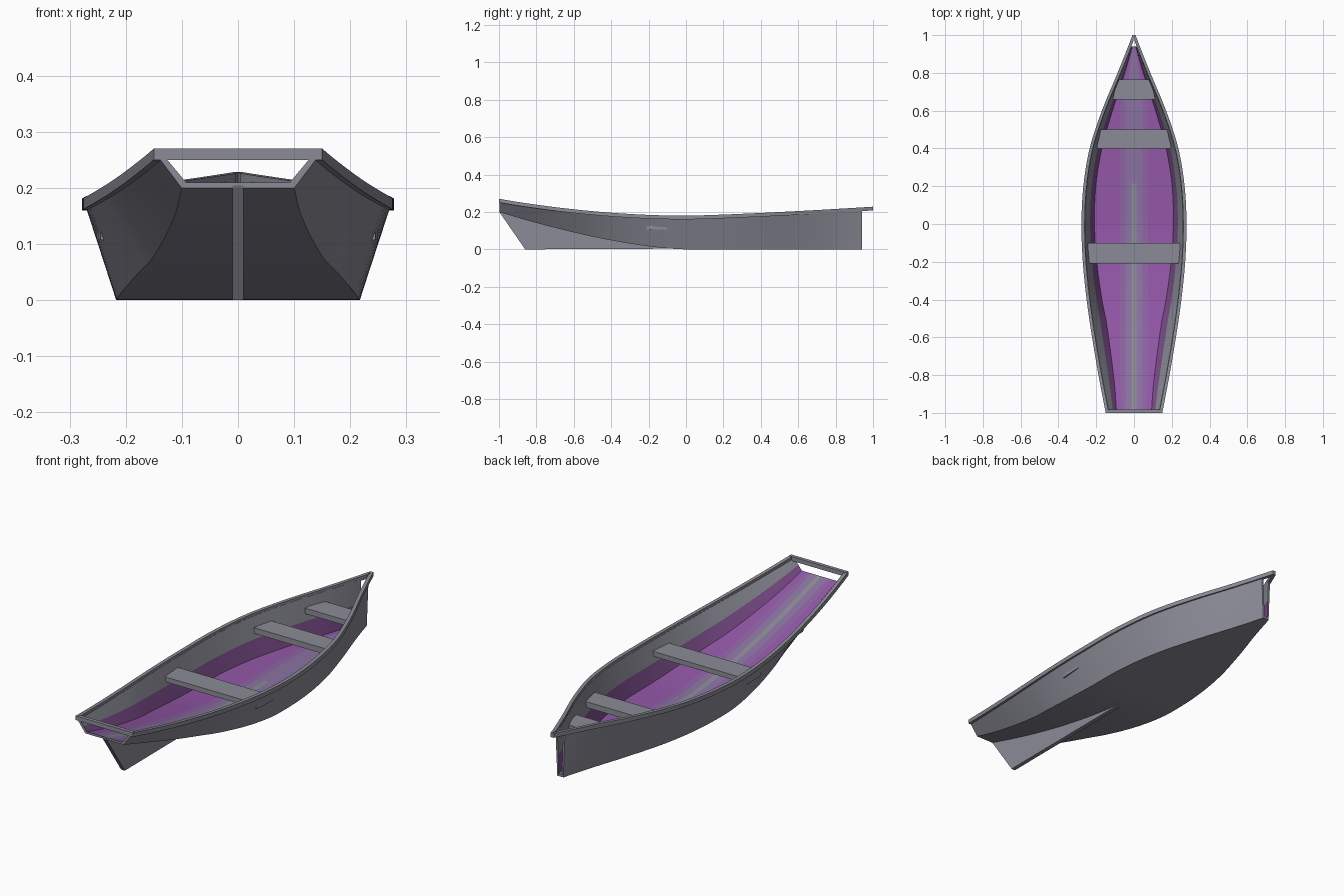
import bpy, bmesh, math

if "Cube" in bpy.data.objects:
    bpy.data.objects.remove(bpy.data.objects["Cube"])


def material(name, rgb):
    m = bpy.data.materials.new(name)
    m.diffuse_color = (*rgb, 1)
    m.use_nodes = True
    m.node_tree.nodes["Principled BSDF"].inputs["Base Color"].default_value = m.diffuse_color
    return m


GREY = material("weathered grey", (0.26, 0.26, 0.31))
PURPLE = material("purple", (0.29, 0.095, 0.39))
MID = material("soft purple", (0.27, 0.125, 0.37))
PALE = material("grey purple", (0.26, 0.17, 0.36))
DEEP = material("deep purple", (0.22, 0.08, 0.28))


def make(name, verts, faces, mats=(GREY,), indices=None, smooth=True):
    me = bpy.data.meshes.new(name)
    me.from_pydata(verts, [], faces)
    for m in mats:
        me.materials.append(m)
    if indices:
        me.polygons.foreach_set("material_index", indices)
    bm = bmesh.new()
    bm.from_mesh(me)
    bmesh.ops.recalc_face_normals(bm, faces=bm.faces)
    bm.to_mesh(me)
    bm.free()
    ob = bpy.data.objects.new(name, me)
    bpy.context.collection.objects.link(ob)
    if smooth:
        bpy.ops.object.select_all(action='DESELECT')
        ob.select_set(True)
        bpy.context.view_layer.objects.active = ob
        bpy.ops.object.shade_smooth_by_angle(angle=math.radians(30))
    return ob


def curve(pts):
    """Smooth function through (y, value) points."""
    n = len(pts)

    def slope(i):
        a, b = pts[max(i - 1, 0)], pts[min(i + 1, n - 1)]
        return (b[1] - a[1]) / (b[0] - a[0])

    def f(y):
        i = 0
        while i < n - 2 and y > pts[i + 1][0]:
            i += 1
        (y0, v0), (y1, v1) = pts[i], pts[i + 1]
        h = y1 - y0
        t = (y - y0) / h
        return ((2*t**3 - 3*t*t + 1) * v0 + (t**3 - 2*t*t + t) * h * slope(i)
                + (3*t*t - 2*t**3) * v1 + (t**3 - t*t) * h * slope(i + 1))
    return f


# hull lines: rail half width, bottom edge half width and their heights
rail_x = curve([(-1, .15), (-.8, .188), (-.6, .222), (-.4, .251), (-.2, .271), (0, .278),
                (.2, .268), (.4, .235), (.6, .17), (.8, .087), (.94, .031), (1, .008)])
chine_x = curve([(-1, .10), (-.83, .113), (-.52, .154), (-.41, .176), (-.2, .205), (0, .217),
                 (.2, .21), (.4, .178), (.6, .122), (.8, .057), (.94, .016)])


def rail_z(y):
    return .18 + (.09 * (-y)**1.9 if y < 0 else .048 * y**1.3)


def chine_z(y):
    return .2 * (-y)**1.55 if y < 0 else 0


def half_section(y, inner):
    """Points from the centre line out to the top of the side."""
    xc, zc = chine_x(y), chine_z(y)
    xs, zs = rail_x(y) - .006, rail_z(y) - .012
    if inner:
        zc += .01
        xc -= min(.008, .5 * xc)
        xs -= min(.012, .4 * xs)
    floor = [(0, zc), (min(.012, .2*xc), zc), (min(.045, .5*xc), zc), (min(.075, .7*xc), zc)]
    return floor + [(xc + (xs - xc) * t, zc + (zs - zc) * t) for t in (0, .45, 1)]


# hull shell: outer and inner skins, open at both ends above the floor
N = 56
ys = [-.998 + 1.938 * i / N for i in range(N + 1)]
verts = []
for y in ys:
    for inner in (False, True):
        h = half_section(y, inner)
        verts += [(-x, y, z) for x, z in reversed(h[1:])] + [(x, y, z) for x, z in h]
W = 13
faces, idx = [], []
band = [1, 3, 2, 1, 4, 0]
for i in range(N):
    a, b = i * 2 * W, (i + 1) * 2 * W
    for k in range(W - 1):
        j = k - 6 if k >= 6 else 5 - k
        faces.append((a + k, a + k + 1, b + k + 1, b + k))
        idx.append(0)
        faces.append((a + W + k, a + W + k + 1, b + W + k + 1, b + W + k))
        idx.append((0 if ys[i] < .2 else 3) if j == 0 else band[j])
    for k in (0, W - 1):
        faces.append((a + k, a + W + k, b + W + k, b + k))
        idx.append(0)
for a in (0, N * 2 * W):
    for k in range(W - 1):
        faces.append((a + k, a + k + 1, a + W + k + 1, a + W + k))
        idx.append(0)
make("hull", verts, faces, (GREY, PURPLE, MID, PALE, DEEP), idx)

# gunwale rails meeting at the bow
M = 60
for side, name in ((-1, "left_gunwale"), (1, "right_gunwale")):
    verts, faces = [], []
    for i in range(M + 1):
        y = -1 + 2 * i / M
        xo, z = rail_x(y), rail_z(y)
        xi = max(xo - .017, 0)
        verts += [(side * x, y, zz) for x, zz in ((xi, z - .02), (xo, z - .02), (xo, z), (xi, z))]
    for i in range(M):
        for k in range(4):
            a, b = i * 4 + k, i * 4 + (k + 1) % 4
            faces.append((a, b, b + 4, a + 4))
    faces += [(0, 1, 2, 3), tuple(M * 4 + k for k in range(4))]
    make(name, verts, faces)


def prism(name, outline, axis, lo, hi):
    """Extrude a flat outline along x or z."""
    n = len(outline)
    put = (lambda p, d: (d, *p)) if axis == 'x' else (lambda p, d: (*p, d))
    verts = [put(p, d) for d in (lo, hi) for p in outline]
    faces = [tuple(range(n)), tuple(range(n, 2 * n))]
    faces += [(k, (k + 1) % n, n + (k + 1) % n, n + k) for k in range(n)]
    return make(name, verts, faces, smooth=False)


# stern crossbar closing the rails
prism("stern_bar", [(-.148, -1), (.148, -1), (.145, -.983), (-.145, -.983)], 'z', .25, .27)

# skeg under the rising stern
top = [(-y / 12, chine_z(-y / 12) + .004) for y in range(13)]
prism("skeg", top + [(-.998, .2), (-.86, 0)], 'x', -.01, .01)

# bench seats, their ends just meeting the sides
for name, y0, y1, w0, w1, z0, z1 in (
        ("stern_bench", -.21, -.10, .245, .252, .107, .13),
        ("middle_bench", .40, .50, .197, .175, .113, .14),
        ("bow_bench", .66, .765, .112, .085, .13, .156)):
    ym = y0 + (y1 - y0) * .2
    wm = w0 + (w1 - w0) * .2 + .002
    right = [(w0, y0), (wm, ym), (w1, y1)]
    prism(name, right + [(-x, y) for x, y in reversed(right)], 'z', z0, z1)
